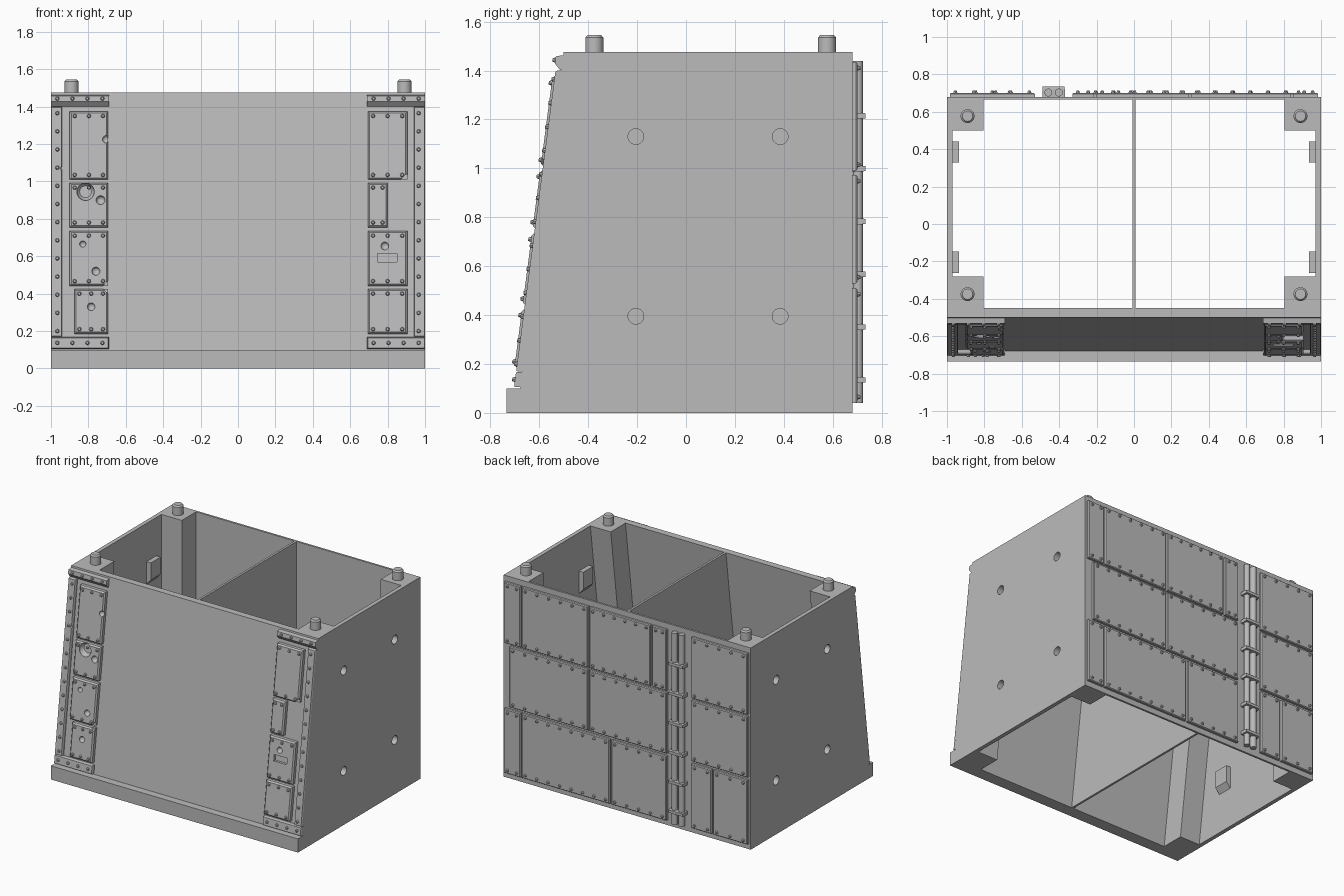
import bpy, bmesh, math
from mathutils import Matrix, Vector

old = bpy.data.objects.get("Cube")
if old:
    bpy.data.objects.remove(old, do_unlink=True)

grey = bpy.data.materials.new("plain grey")
grey.use_nodes = True
colour = (0.5, 0.5, 0.5, 1)
grey.diffuse_color = colour
grey.node_tree.nodes["Principled BSDF"].inputs["Base Color"].default_value = colour

TOP, BACK, FRONT, STEP = 1.475, 0.68, -0.68, 0.1
LEAN = 0.18 / (TOP - STEP)


def front_y(z):
    return FRONT + (z - STEP) * LEAN


def finish(name, bm, lean=False, smooth=False):
    """Turn a bmesh into an object; lean shears it onto the sloping front."""
    if lean:
        for v in bm.verts:
            v.co.y += front_y(v.co.z)
    bmesh.ops.recalc_face_normals(bm, faces=bm.faces)
    mesh = bpy.data.meshes.new(name)
    bm.to_mesh(mesh)
    bm.free()
    mesh.materials.append(grey)
    ob = bpy.data.objects.new(name, mesh)
    bpy.context.collection.objects.link(ob)
    if smooth:
        bpy.ops.object.select_all(action='DESELECT')
        ob.select_set(True)
        bpy.context.view_layer.objects.active = ob
        bpy.ops.object.shade_smooth_by_angle(angle=math.radians(35))
    return ob


def prism(bm, x0, x1, profile):
    """Extrude a (y, z) outline from x0 to x1."""
    a = [bm.verts.new((x0, y, z)) for y, z in profile]
    b = [bm.verts.new((x1, y, z)) for y, z in profile]
    n = len(a)
    bm.faces.new(a)
    bm.faces.new(b[::-1])
    for i in range(n):
        bm.faces.new((a[i], b[i], b[(i + 1) % n], a[(i + 1) % n]))


def plate(bm, x0, x1, z0, z1, y0, y1, chamfer=0.006):
    """Box whose outer face (at y1) is slightly smaller than its base."""
    mid = y0 + (y1 - y0) * 0.7
    rings = []
    for y, c in ((y0, 0), (mid, 0), (y1, chamfer)):
        rings.append([bm.verts.new(p) for p in (
            (x0 + c, y, z0 + c), (x1 - c, y, z0 + c),
            (x1 - c, y, z1 - c), (x0 + c, y, z1 - c))])
    bm.faces.new(rings[0])
    bm.faces.new(rings[2][::-1])
    for r, s in zip(rings, rings[1:]):
        for i in range(4):
            j = (i + 1) % 4
            bm.faces.new((r[i], r[j], s[j], s[i]))


def rivet(bm, x, y, z, side, r=0.011, h=0.012):
    turn = Matrix.Rotation(-side * math.pi / 2, 4, 'X')
    place = Matrix.Translation((x, y + side * h / 2, z)) @ turn
    bmesh.ops.create_cone(bm, cap_ends=True, segments=8, radius1=r,
                          radius2=r * 0.6, depth=h, matrix=place)


def rod(bm, x, y, z0, z1, r, r2=None):
    bmesh.ops.create_cone(bm, cap_ends=True, segments=32, radius1=r, radius2=r2 or r,
                          depth=z1 - z0, matrix=Matrix.Translation((x, y, (z0 + z1) / 2)))


def cut(ob, cutter):
    mod = ob.modifiers.new("cut", 'BOOLEAN')
    mod.operation, mod.solver, mod.object = 'DIFFERENCE', 'EXACT', cutter
    bpy.context.view_layer.objects.active = ob
    bpy.ops.object.modifier_apply(modifier=mod.name)


def spaced(a, b, n):
    return [a + (b - a) * i / (n - 1) for i in range(n)]


# Hollow shell with plinth step and sloping front
bm = bmesh.new()
prism(bm, -1, 1, [(-0.735, 0), (-0.735, STEP), (FRONT, STEP),
                  (front_y(TOP), TOP), (BACK, TOP), (BACK, 0)])
shell = finish("shell", bm)
bm = bmesh.new()
low, high = -0.1, TOP + 0.1
prism(bm, -0.97, 0.97, [(front_y(low) + 0.05, low), (front_y(high) + 0.05, high),
                        (0.665, high), (0.665, low)])
cavity = finish("cavity_cutter", bm)
cut(shell, cavity)

# Magnet blocks behind the side holes
SOCKETS = [(y, z) for y in (-0.205, 0.385) for z in (0.395, 1.13)]
bm = bmesh.new()
for s in (-1, 1):
    for y, z in SOCKETS:
        outline = [(0.97, z + 0.065), (0.935, z + 0.065), (0.935, z - 0.06), (0.97, z - 0.1)]
        ends = [[bm.verts.new((s * x, y + d, h)) for x, h in outline] for d in (-0.057, 0.057)]
        a, b = ends
        bm.faces.new(a)
        bm.faces.new(b[::-1])
        for i in range(4):
            j = (i + 1) % 4
            bm.faces.new((a[i], b[i], b[j], a[j]))
blocks = finish("magnet_blocks", bm)

# Round sockets in both side walls
bm = bmesh.new()
for s in (-1, 1):
    for y, z in SOCKETS:
        m = Matrix.Translation((s, y, z)) @ Matrix.Rotation(math.pi / 2, 4, 'Y')
        bmesh.ops.create_cone(bm, cap_ends=True, segments=32, radius1=0.032,
                              radius2=0.032, depth=0.1, matrix=m)
sockets = finish("socket_cutter", bm)
for ob in (shell, blocks):
    cut(ob, sockets)

# Central partition
bm = bmesh.new()
prism(bm, -0.008, 0.008, [(front_y(0) + 0.05, 0), (front_y(TOP) + 0.05, TOP),
                          (0.665, TOP), (0.665, 0)])
finish("partition", bm)

# Corner posts (front pair leans) and the pegs on top
posts, pegs = bmesh.new(), bmesh.new()
for x0, x1 in ((-0.97, -0.805), (0.805, 0.97)):
    prism(posts, x0, x1, [(0.5, 0), (0.5, TOP), (0.665, TOP), (0.665, 0)])
    prism(posts, x0, x1, [(front_y(0) + 0.05, 0), (front_y(TOP) + 0.05, TOP),
                          (front_y(TOP) + 0.22, TOP), (front_y(0) + 0.22, 0)])
    for y in (-0.375, 0.577):
        x = math.copysign(0.89, x0)
        rod(pegs, x, y, TOP - 0.01, TOP + 0.06, 0.037)
        rod(pegs, x, y, TOP + 0.06, TOP + 0.07, 0.037, 0.028)
finish("corner_posts", posts)
finish("top_pegs", pegs, smooth=True)

# Riveted trim frames at each side of the front
trim, studs = bmesh.new(), bmesh.new()
THICK = 0.024
for s in (-1, 1):
    for a, b, z0, z1 in ((0.94, 1.0, 0.17, 1.4), (0.69, 1.0, 0.105, 0.168)):
        plate(trim, min(s * a, s * b), max(s * a, s * b), z0, z1, 0, -THICK, 0.004)
    prism(trim, min(s * 0.69, s), max(s * 0.69, s),
          [(0, 1.463), (-0.03, 1.458), (-0.03, 1.428), (-0.005, 1.402), (0, 1.402)])
    for z in spaced(0.2, 1.365, 13):
        rivet(studs, s * 0.966, -THICK, z, -1)
    for x in spaced(0.725, 0.966, 4):
        rivet(studs, s * x, -THICK, 0.137, -1)
        rivet(studs, s * x, -0.03, 1.443, -1)
trim = finish("front_trim", trim, lean=True)

# Armour plates inside the frames
ROWS = [(1.01, 1.375), (0.755, 0.992), (0.442, 0.735), (0.185, 0.425)]
WIDTHS = {-1: (0.9, 0.9, 0.9, 0.875), 1: (0.905, 0.8, 0.905, 0.905)}
armour = bmesh.new()
for s, widths in WIDTHS.items():
    for (z0, z1), w in zip(ROWS, widths):
        plate(armour, min(s * 0.695, s * w), max(s * 0.695, s * w), z0, z1, 0, -0.033, 0.009)
        for x in spaced(0.722, w - 0.027, 3 if w > 0.85 else 2):
            for z in (z0 + 0.025, z1 - 0.025):
                rivet(studs, s * x, -0.033, z, -1)
armour = finish("front_armour", armour, lean=True)
finish("front_rivets", studs, lean=True)

# Battle damage: round dents, nicked corners and a slot
bm = bmesh.new()
DENTS = [(-0.815, 0.945, 0.047), (-0.735, 0.9, 0.024), (-0.83, 0.665, 0.017),
         (-0.76, 0.52, 0.022), (-0.785, 0.33, 0.021), (-0.705, 1.225, 0.02),
         (-0.94, 1.07, 0.015), (0.785, 0.655, 0.021)]
for x, z, r in DENTS:
    bmesh.ops.create_uvsphere(bm, u_segments=20, v_segments=12, radius=r,
                              matrix=Matrix.Translation((x, -0.034, z)))
for x, z in ((0.9, 1.005), (-0.695, 0.435)):
    m = (Matrix.Translation((x, -0.035, z)) @ Matrix.Rotation(math.pi / 4, 4, 'Y')
         @ Matrix.Diagonal((0.05, 0.04, 0.05, 1)))
    bmesh.ops.create_cube(bm, size=1, matrix=m)
plate(bm, 0.745, 0.85, 0.57, 0.615, -0.015, -0.06, 0)
damage = finish("damage_cutter", bm, lean=True)
for ob in (armour, trim):
    cut(ob, damage)

# Riveted panels over the back, as rows of column edges
BACK_ROWS = [
    (0.04, 0.51, [(0.985, 0.85), (0.84, 0.13), (0.115, -0.33), (-0.53, -0.695), (-0.71, -0.985)]),
    (0.53, 0.973, [(0.94, 0.305), (0.293, -0.33), (-0.53, -0.985)]),
    (0.99, 1.435, [(0.985, 0.85), (0.84, 0.305), (0.293, -0.2), (-0.215, -0.33), (-0.53, -0.985)])]
panels, studs = bmesh.new(), bmesh.new()
for z0, z1, columns in BACK_ROWS:
    for x1, x0 in columns:
        plate(panels, x0, x1, z0, z1, BACK, BACK + 0.021, 0.005)
        for x in spaced(x0 + 0.03, x1 - 0.03, max(2, round((x1 - x0) / 0.085))):
            for z in (z0 + 0.025, z1 - 0.025):
                rivet(studs, x, BACK + 0.021, z, 1)
finish("back_panels", panels)
finish("back_rivets", studs)

# Twin pipes with clamps on the back
pipes, clamps = bmesh.new(), bmesh.new()
for x in (-0.458, -0.402):
    rod(pipes, x, 0.703, 0.04, 1.44, 0.021)
for z in spaced(0.135, 1.215, 6):
    plate(clamps, -0.49, -0.37, z - 0.012, z + 0.012, BACK, 0.735, 0.002)
finish("back_pipes", pipes, smooth=True)
finish("pipe_clamps", clamps)

# Remove the used cutters
for ob in (cavity, sockets, damage):
    bpy.data.objects.remove(ob, do_unlink=True)
